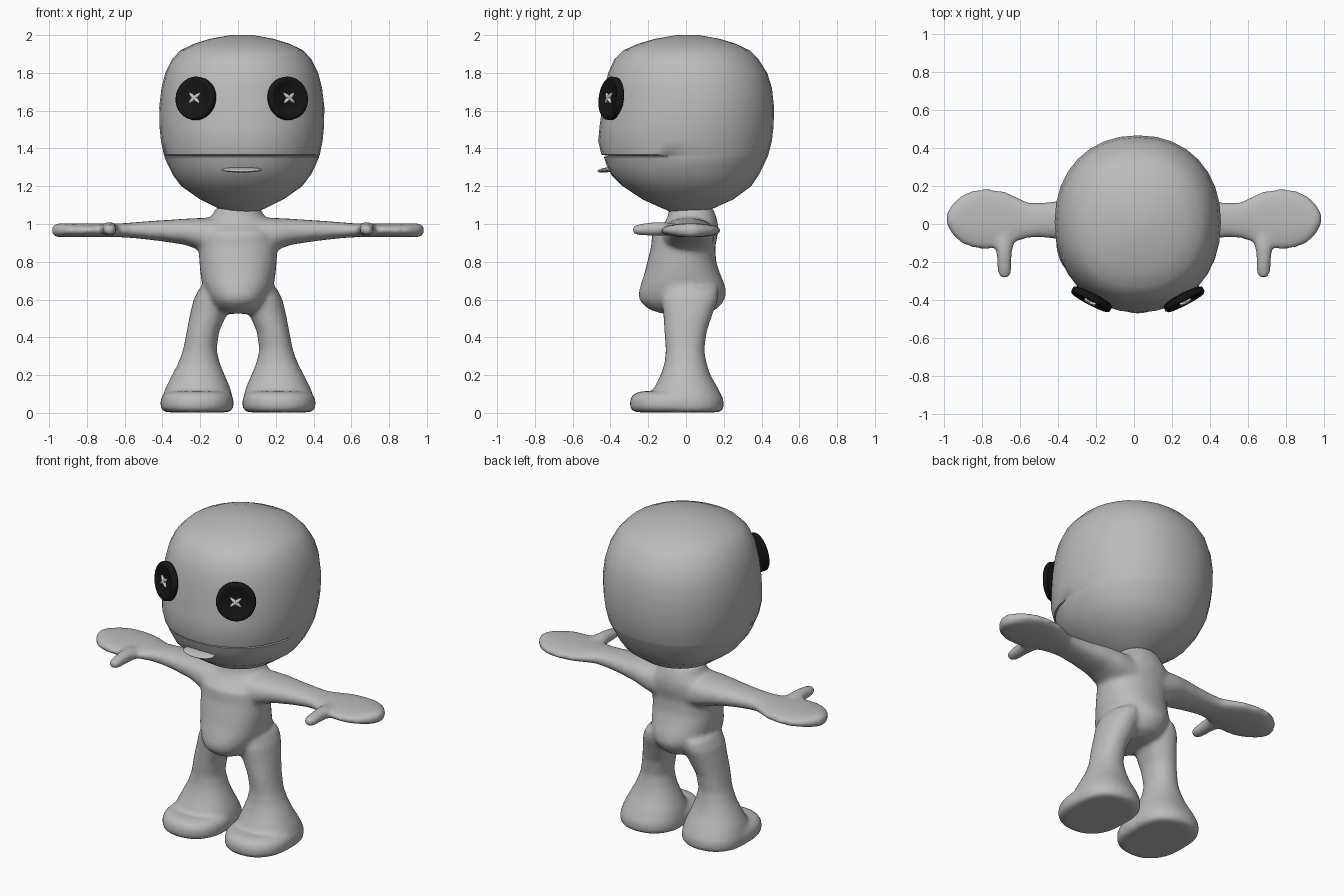
import bpy, bmesh, math
from mathutils import Vector, Matrix


def material(name, value):
    m = bpy.data.materials.new(name)
    m.diffuse_color = (value, value, value, 1)
    return m


CLOTH = material("grey cloth", 0.5)
BLACK = material("button black", 0.008)
THREAD = material("pale thread", 0.62)


def loft(bm, rows, axis="Z", n=28, power=2.0, sx=1):
    """Closed tube through oval sections: (station, a_min, a_max, b_min, b_max)."""
    rings = []
    for t, a0, a1, b0, b1 in rows:
        ring = []
        for i in range(n):
            c, s = math.cos(math.tau * i / n), math.sin(math.tau * i / n)
            u = math.copysign(abs(c) ** (2 / power), c)
            v = math.copysign(abs(s) ** (2 / power), s)
            a = (a0 + a1) / 2 + u * (a1 - a0) / 2
            b = (b0 + b1) / 2 + v * (b1 - b0) / 2
            p = {"Z": (a, b, t), "X": (t, a, b), "Y": (a, t, b)}[axis]
            ring.append(bm.verts.new((p[0] * sx, p[1], p[2])))
        rings.append(ring)
    for r, q in zip(rings, rings[1:]):
        for i in range(n):
            j = (i + 1) % n
            bm.faces.new((r[i], r[j], q[j], q[i]))
    bm.faces.new(rings[0])
    bm.faces.new(rings[-1])
    return rings


def finish(name, bm, mat, angle=None):
    bmesh.ops.recalc_face_normals(bm, faces=bm.faces[:])
    me = bpy.data.meshes.new(name)
    bm.to_mesh(me)
    bm.free()
    me.materials.append(mat)
    ob = bpy.data.objects.new(name, me)
    bpy.context.collection.objects.link(ob)
    bpy.ops.object.select_all(action="DESELECT")
    ob.select_set(True)
    bpy.context.view_layer.objects.active = ob
    if angle:
        bpy.ops.object.shade_smooth_by_angle(angle=math.radians(angle))
    else:
        bpy.ops.object.shade_smooth()
    return ob


# Body: torso, arms, hands, thumbs, legs and feet fused into one soft skin
bm = bmesh.new()
torso = [(0.525, 0.07, -0.13, 0.10), (0.55, 0.12, -0.20, 0.165),
         (0.59, 0.15, -0.245, 0.20), (0.63, 0.17, -0.252, 0.215),
         (0.68, 0.19, -0.24, 0.205), (0.74, 0.20, -0.22, 0.18),
         (0.80, 0.205, -0.205, 0.16), (0.88, 0.21, -0.185, 0.155),
         (0.95, 0.21, -0.18, 0.17), (1.00, 0.18, -0.12, 0.17),
         (1.04, 0.14, -0.095, 0.16), (1.09, 0.115, -0.09, 0.14)]
loft(bm, [(z, -w, w, f, b) for z, w, f, b in torso], power=2.2)

arm = [(0.10, -0.13, 0.15, 0.83, 1.035), (0.20, -0.12, 0.15, 0.86, 1.032),
       (0.28, -0.10, 0.14, 0.89, 1.028), (0.40, -0.08, 0.12, 0.908, 1.02),
       (0.50, -0.07, 0.112, 0.92, 1.013), (0.56, -0.075, 0.115, 0.926, 1.008),
       (0.62, -0.095, 0.145, 0.93, 1.003), (0.68, -0.115, 0.172, 0.93, 1.003),
       (0.76, -0.134, 0.185, 0.93, 1.003), (0.84, -0.13, 0.182, 0.93, 1.003),
       (0.91, -0.10, 0.15, 0.93, 1.003), (0.955, -0.055, 0.105, 0.93, 1.003),
       (0.985, 0.0, 0.055, 0.94, 0.993)]
thumb = [(-0.04, 0.63, 0.735, 0.94, 1.0), (-0.12, 0.635, 0.73, 0.935, 1.012),
         (-0.17, 0.642, 0.722, 0.936, 1.012), (-0.25, 0.643, 0.718, 0.938, 1.0),
         (-0.285, 0.655, 0.706, 0.95, 0.99)]
leg = [(0.66, 0.05, 0.205, -0.12, 0.17), (0.60, 0.045, 0.235, -0.13, 0.17),
       (0.52, 0.06, 0.255, -0.12, 0.14), (0.43, 0.10, 0.272, -0.115, 0.11),
       (0.33, 0.113, 0.292, -0.107, 0.097), (0.26, 0.095, 0.318, -0.115, 0.11),
       (0.20, 0.07, 0.35, -0.135, 0.13), (0.13, 0.04, 0.385, -0.17, 0.17),
       (0.07, 0.025, 0.405, -0.19, 0.20), (0.02, 0.025, 0.405, -0.19, 0.20),
       (0.003, 0.045, 0.39, -0.18, 0.18)]
toe = [(0.003, 0.05, 0.38, -0.27, 0.15), (0.02, 0.025, 0.41, -0.297, 0.16),
       (0.07, 0.022, 0.412, -0.298, 0.16), (0.10, 0.035, 0.395, -0.28, 0.14),
       (0.115, 0.07, 0.36, -0.24, 0.10)]
for side in (1, -1):
    loft(bm, arm, "X", power=2.3, sx=side)
    loft(bm, thumb, "Y", n=16, sx=side)
    loft(bm, leg, power=2.2, sx=side)
    loft(bm, toe, power=2.3, sx=side)
body = finish("body", bm, CLOTH)
remesh = body.modifiers.new("fuse", "REMESH")
remesh.mode = "VOXEL"
remesh.voxel_size = 0.013
remesh.use_smooth_shade = True
soften = body.modifiers.new("soften", "SMOOTH")
soften.factor = 0.5
soften.iterations = 10

# Head with a mouth slit cut into the front
CX = 0.02
head = [(1.06, 0.07, -0.07, 0.09), (1.085, 0.13, -0.13, 0.15),
        (1.13, 0.22, -0.23, 0.25), (1.20, 0.32, -0.335, 0.345),
        (1.26, 0.365, -0.395, 0.385), (1.31, 0.39, -0.42, 0.41),
        (1.356, 0.41, -0.435, 0.432), (1.361, 0.41, -0.435, 0.434),
        (1.367, 0.413, -0.448, 0.436), (1.44, 0.428, -0.465, 0.455),
        (1.52, 0.436, -0.457, 0.464), (1.62, 0.437, -0.444, 0.466),
        (1.72, 0.425, -0.43, 0.455), (1.80, 0.405, -0.412, 0.43),
        (1.87, 0.37, -0.38, 0.385), (1.92, 0.325, -0.33, 0.335),
        (1.955, 0.25, -0.25, 0.26), (1.98, 0.17, -0.165, 0.18),
        (2.0, 0.06, -0.05, 0.07)]
bm = bmesh.new()
rings = loft(bm, [(z, CX - w, CX + w, f, b) for z, w, f, b in head],
             n=32, power=2.15)
for v in rings[7]:
    if v.co.y < -0.165:
        v.co.x = CX + (v.co.x - CX) * 0.94
        v.co.y *= 0.94
finish("head", bm, CLOTH, 50)

# Tongue: thin lip poking out below the mouth
bm = bmesh.new()
bmesh.ops.create_uvsphere(bm, u_segments=24, v_segments=10, radius=1)
bm.transform(Matrix.Translation((CX, -0.415, 1.287))
             @ Matrix.Rotation(math.radians(8), 4, "X")
             @ Matrix.Diagonal((0.105, 0.055, 0.013, 1)))
finish("tongue", bm, CLOTH)

# Button eyes with a raised rim, each sewn on by two crossed stitches
for label, s in (("left", -1), ("right", 1)):
    normal = Vector((s * 0.46, -0.88, 0.12)).normalized()
    place = (Matrix.Translation((CX + s * 0.243, -0.395, 1.665))
             @ normal.to_track_quat("Z", "Y").to_matrix().to_4x4())
    bm = bmesh.new()
    profile = [(-0.02, 0.105), (-0.012, 0.115), (0.012, 0.115),
               (0.02, 0.108), (0.02, 0.092), (0.013, 0.082)]
    loft(bm, [(z, -r, r, -r, r) for z, r in profile], n=32)
    bm.transform(place)
    finish(label + "_button_eye", bm, BLACK, 50)

    bm = bmesh.new()
    for turn in (40, -40):
        made = bmesh.ops.create_uvsphere(bm, u_segments=12, v_segments=8, radius=1)
        bmesh.ops.transform(bm, verts=made["verts"],
                            matrix=place @ Matrix.Translation((0, 0, 0.017))
                            @ Matrix.Rotation(math.radians(turn), 4, "Z")
                            @ Matrix.Diagonal((0.044, 0.011, 0.012, 1)))
    finish(label + "_stitches", bm, THREAD)
